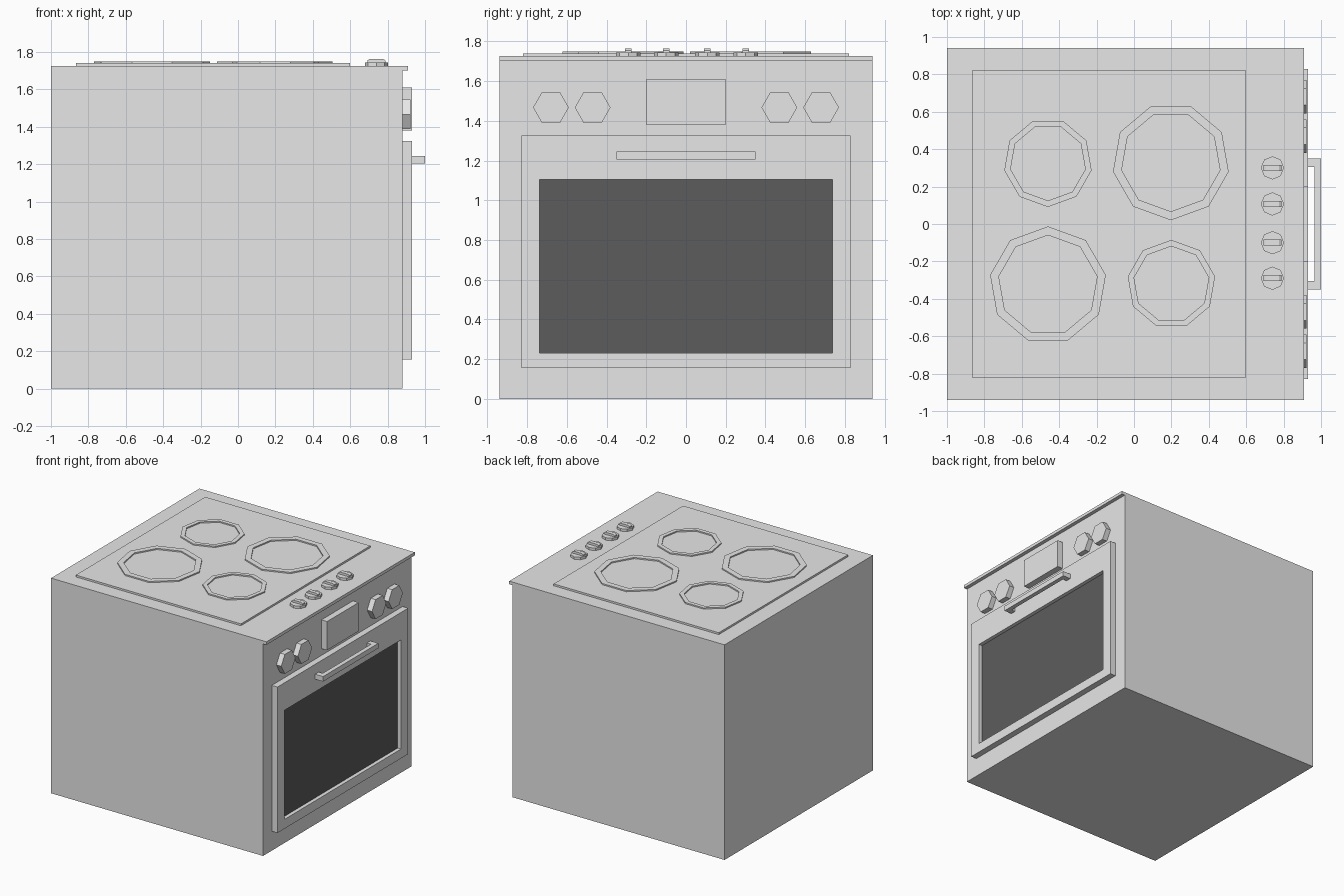
import bpy, bmesh, math
from mathutils import Vector

cube = bpy.data.objects.get("Cube")
if cube:
    bpy.data.objects.remove(cube, do_unlink=True)


def material(name, value):
    m = bpy.data.materials.new(name)
    m.use_nodes = True
    color = (value, value, value, 1)
    m.diffuse_color = color
    m.node_tree.nodes["Principled BSDF"].inputs["Base Color"].default_value = color
    return m


ENAMEL = material("light grey enamel", 0.8)
GLASS = material("dark glass", 0.108)


def finish(bm, name, mat=ENAMEL):
    bmesh.ops.recalc_face_normals(bm, faces=bm.faces)
    mesh = bpy.data.meshes.new(name)
    bm.to_mesh(mesh)
    bm.free()
    mesh.materials.append(mat)
    obj = bpy.data.objects.new(name, mesh)
    bpy.context.collection.objects.link(obj)
    return obj


def prism(name, outline, direction, mat=ENAMEL):
    """Extrude a flat outline along a direction."""
    bm = bmesh.new()
    face = bm.faces.new([bm.verts.new(p) for p in outline])
    ext = bmesh.ops.extrude_face_region(bm, geom=[face], use_keep_orig=True)
    moved = [g for g in ext["geom"] if isinstance(g, bmesh.types.BMVert)]
    bmesh.ops.translate(bm, verts=moved, vec=Vector(direction))
    return finish(bm, name, mat)


def box(name, x, y, z, mat=ENAMEL):
    outline = [(x[0], y[0], z[0]), (x[1], y[0], z[0]),
               (x[1], y[1], z[0]), (x[0], y[1], z[0])]
    return prism(name, outline, (0, 0, z[1] - z[0]), mat)


def polygon(sides, radius, start=0.0):
    return [(radius * math.cos(start + math.tau * i / sides),
             radius * math.sin(start + math.tau * i / sides)) for i in range(sides)]


def frame(name, outer, inner, direction):
    """Extruded band between two matching closed outlines."""
    bm = bmesh.new()
    d = Vector(direction)
    loops = [[bm.verts.new(Vector(p) + off) for p in pts]
             for pts, off in ((outer, d * 0), (outer, d), (inner, d), (inner, d * 0))]
    n = len(outer)
    for k in range(4):
        a, b = loops[k], loops[(k + 1) % 4]
        for i in range(n):
            j = (i + 1) % n
            bm.faces.new((a[i], a[j], b[j], b[i]))
    return finish(bm, name)


# Body with overhanging top lip
W = 0.94
profile = [(-1, 0), (0.88, 0), (0.88, 1.7), (0.91, 1.7), (0.91, 1.725), (-1, 1.725)]
prism("oven_body", [(x, -W, z) for x, z in profile], (0, 2 * W, 0))


# Door frame, glass and handle
def door_rect(w, z0, z1):
    return [(0.88, -w, z0), (0.88, w, z0), (0.88, w, z1), (0.88, -w, z1)]


frame("door_frame", door_rect(0.828, 0.155, 1.325),
      door_rect(0.737, 0.23, 1.105), (0.05, 0, 0))
box("door_glass", (0.88, 0.9), (-0.737, 0.737), (0.23, 1.105), GLASS)
handle = [(0.93, -0.35), (1, -0.35), (1, 0.35), (0.93, 0.35),
          (0.93, 0.305), (0.965, 0.305), (0.965, -0.305), (0.93, -0.305)]
prism("door_handle", [(x, y, 1.205) for x, y in handle], (0, 0, 0.04))

# Control panel and hexagonal front knobs
box("display_panel", (0.88, 0.93), (-0.2, 0.2), (1.38, 1.61))
for i, cy in enumerate((-0.68, -0.47, 0.47, 0.68)):
    prism(f"front_knob_{i + 1}",
          [(0.88, cy + a, 1.467 + b) for a, b in polygon(6, 0.09)], (0.043, 0, 0))

# Cooktop plate and burner rings
box("cooktop", (-0.865, 0.6), (-0.82, 0.82), (1.725, 1.74))
burners = [(-0.46, 0.328, 0.237, 0.203), (0.197, 0.334, 0.314, 0.267),
           (-0.46, -0.327, 0.314, 0.267), (0.2, -0.322, 0.237, 0.203)]
for i, (cx, cy, ro, ri) in enumerate(burners):
    start = math.copysign(math.pi / 2, -cy)
    outer, inner = [[(cx + a, cy + b, 1.74) for a, b in polygon(9, r, start)]
                    for r in (ro, ri)]
    frame(f"burner_ring_{i + 1}", outer, inner, (0, 0, 0.01))

# Octagonal top knobs with tapered grips
grip = [(-0.048, 1.745), (0.048, 1.745), (0.048, 1.755),
        (0.036, 1.763), (-0.036, 1.763), (-0.048, 1.755)]
for i, cy in enumerate((-0.29, -0.1, 0.107, 0.3)):
    prism(f"top_knob_{i + 1}",
          [(0.74 + a, cy + b, 1.725) for a, b in polygon(8, 0.062)], (0, 0, 0.02))
    prism(f"top_knob_grip_{i + 1}",
          [(0.74 + x, cy - 0.016, z) for x, z in grip], (0, 0.032, 0))
